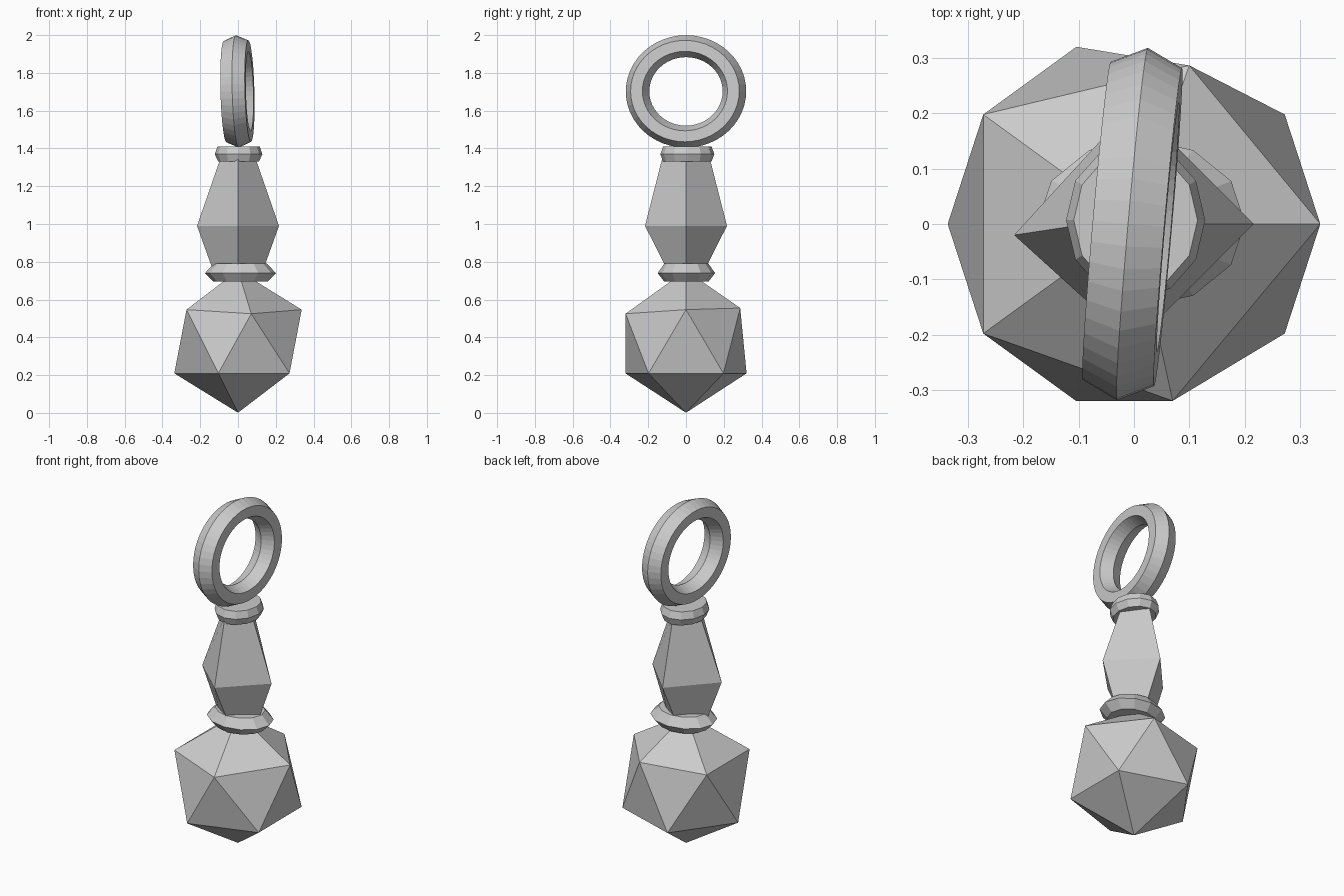
import bpy, bmesh, math
from mathutils import Vector

cube = bpy.data.objects.get("Cube")
if cube:
    bpy.data.objects.remove(cube, do_unlink=True)

grey = bpy.data.materials.new("plain grey")
grey.use_nodes = True
colour = (0.6, 0.6, 0.6, 1)
grey.diffuse_color = colour
grey.node_tree.nodes["Principled BSDF"].inputs["Base Color"].default_value = colour


def add_object(name, bm):
    bmesh.ops.recalc_face_normals(bm, faces=bm.faces)
    mesh = bpy.data.meshes.new(name)
    bm.to_mesh(mesh)
    bm.free()
    mesh.materials.append(grey)
    obj = bpy.data.objects.new(name, mesh)
    bpy.context.collection.objects.link(obj)
    return obj


def stack(name, sides, rings, centre=(0, 0)):
    """Closed solid through oval rings given as (x radius, y radius, z)."""
    bm = bmesh.new()
    loops = []
    for rx, ry, z in rings:
        angles = [math.tau * i / sides for i in range(sides)]
        loops.append([bm.verts.new((centre[0] + rx * math.cos(a),
                                    centre[1] + ry * math.sin(a), z)) for a in angles])
    for low, high in zip(loops, loops[1:]):
        for i in range(sides):
            j = (i + 1) % sides
            bm.faces.new((low[i], low[j], high[j], high[i]))
    bm.faces.new(loops[0][::-1])
    bm.faces.new(loops[-1])
    return add_object(name, bm)


# Faceted ball at the base, with two corners nudged
bm = bmesh.new()
bmesh.ops.create_icosphere(bm, subdivisions=1, radius=0.377)
bmesh.ops.translate(bm, verts=bm.verts, vec=(0, 0, 0.378))
for corner, moved in (((0.10, -0.32, 0.55), (0.07, -0.32, 0.525)),
                      ((0.10, 0.32, 0.55), (0.10, 0.287, 0.555))):
    vert = min(bm.verts, key=lambda v: (v.co - Vector(corner)).length)
    vert.co = moved
add_object("faceted_ball", bm)

# Four-sided handle, widest below its middle
handle = stack("handle", 4, [(0.12, 0.08, 0.72), (0.217, 0.217, 0.99), (0.085, 0.12, 1.37)])
for v in handle.data.vertices:
    if v.co.x < -0.2:
        v.co.y -= 0.02

# Collars below and above the handle
stack("lower_collar", 12, [(0.143, 0.117, 0.695), (0.188, 0.152, 0.74), (0.14, 0.117, 0.79)],
      (0.013, 0.002))
stack("upper_collar", 12, [(0.108, 0.128, 1.33), (0.126, 0.143, 1.37), (0.112, 0.128, 1.41)],
      (0.003, 0.007))

# Hanging ring with a six-sided section, turned slightly
bm = bmesh.new()
segments, sides = 48, 6
grid = []
for i in range(segments):
    a = math.tau * i / segments
    section = []
    for k in range(sides):
        b = math.tau * k / sides
        r = 0.2575 + 0.0625 * math.cos(b)
        section.append(bm.verts.new((0.075 * math.sin(b), r * math.cos(a), 0.93 * r * math.sin(a))))
    grid.append(section)
for i in range(segments):
    n = (i + 1) % segments
    for k in range(sides):
        m = (k + 1) % sides
        bm.faces.new((grid[i][k], grid[n][k], grid[n][m], grid[i][m]))
ring = add_object("hanging_ring", bm)
ring.location = (-0.003, 0, 1.702)
ring.rotation_euler = (0, math.radians(-1.5), math.radians(-5))
